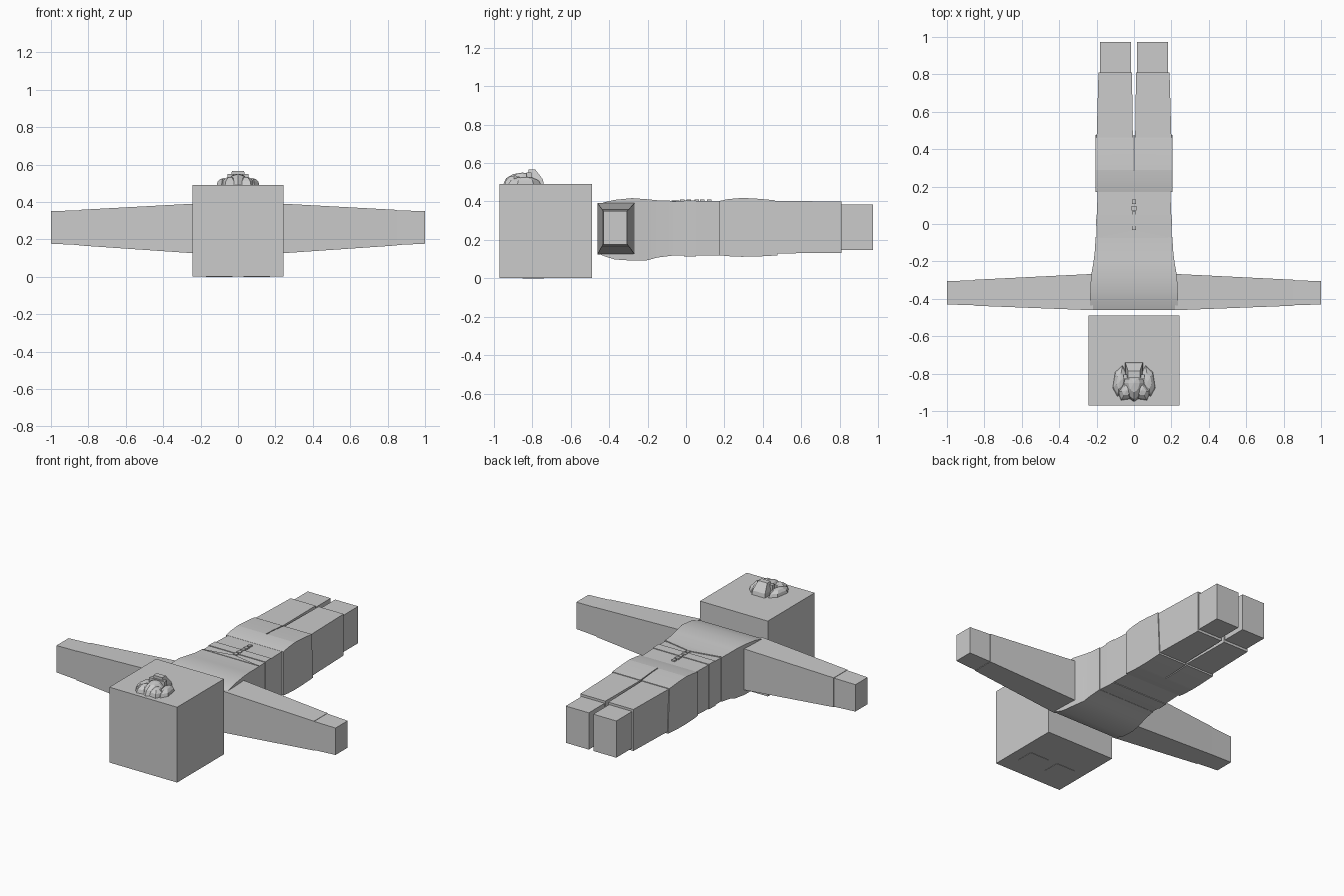
import bpy, bmesh, math
from mathutils import Matrix, Vector

if "Cube" in bpy.data.objects:
    bpy.data.objects.remove(bpy.data.objects["Cube"])


def finish(name, bm, smooth=False):
    bmesh.ops.recalc_face_normals(bm, faces=bm.faces)
    me = bpy.data.meshes.new(name)
    bm.to_mesh(me)
    bm.free()
    ob = bpy.data.objects.new(name, me)
    bpy.context.collection.objects.link(ob)
    if smooth:
        bpy.ops.object.select_all(action='DESELECT')
        ob.select_set(True)
        bpy.context.view_layer.objects.active = ob
        bpy.ops.object.shade_smooth_by_angle(angle=math.radians(25))
    return ob


def skin(name, rings, smooth=False):
    """Closed loft through equal-sized rings of points."""
    bm = bmesh.new()
    vs = [[bm.verts.new(p) for p in r] for r in rings]
    n = len(vs[0])
    for a, b in zip(vs, vs[1:]):
        for i in range(n):
            j = (i + 1) % n
            bm.faces.new((a[i], a[j], b[j], b[i]))
    bm.faces.new(vs[0])
    bm.faces.new(vs[-1])
    return finish(name, bm, smooth)


def body(name, secs, smooth=True, side=0):
    """secs: (y, inner x, outer x, bottom z, top z, bottom y shift)."""
    rings = []
    for y, xi, xo, zb, zt, dy in secs:
        a, b = (xi * side, xo * side) if side else (-xo, xo)
        rings.append([(a, y + dy, zb), (b, y + dy, zb), (b, y, zt), (a, y, zt)])
    return skin(name, rings, smooth)


def box(name, x0, x1, y0, y1, z0, z1, rot=0):
    c = Vector(((x0 + x1) / 2, (y0 + y1) / 2, (z0 + z1) / 2))
    bm = bmesh.new()
    bmesh.ops.create_cube(bm, size=1, matrix=Matrix.Translation(c) @ Matrix.Rotation(rot, 4, 'Z')
                          @ Matrix.Diagonal((x1 - x0, y1 - y0, z1 - z0, 1)))
    return finish(name, bm)


def blob(name, loc, size, rot=0, segs=8):
    bm = bmesh.new()
    bmesh.ops.create_uvsphere(bm, u_segments=segs, v_segments=6, radius=1,
                              matrix=Matrix.Translation(loc) @ Matrix.Rotation(rot, 4, 'Z')
                              @ Matrix.Diagonal((*size, 1)))
    return finish(name, bm)


# Head with two eye plates on the underside
box("head", -0.243, 0.243, -0.97, -0.49, 0.002, 0.49)
for s in (-1, 1):
    box("eye", s * 0.1 - 0.07, s * 0.1 + 0.07, -0.85, -0.74, 0, 0.01)

# Hair bun: faceted core, side locks, tie band and stub
blob("bun_core", (0, -0.85, 0.49), (0.06, 0.1, 0.06))
for s in (-1, 1):
    blob("bun_side_lock", (s * 0.075, -0.84, 0.49), (0.038, 0.085, 0.038), s * 0.15, 6)
    blob("bun_front_lock", (s * 0.04, -0.89, 0.49), (0.045, 0.06, 0.045), s * 0.5, 6)
box("bun_tie", -0.055, 0.055, -0.83, -0.805, 0.48, 0.55)
skin("bun_stub", [[(x * w, y, z) for x, y in ((-1, -0.82), (1, -0.82), (1, y1), (-1, y1))]
                  for w, y1, z in ((0.048, -0.738, 0.48), (0.045, -0.745, 0.515), (0.032, -0.785, 0.567))])

# Torso with puffed chest and back
body("torso", [
    (-0.46, 0, 0.235, 0.13, 0.383, 0), (-0.42, 0, 0.235, 0.113, 0.397, 0),
    (-0.37, 0, 0.234, 0.098, 0.408, 0), (-0.28, 0, 0.23, 0.092, 0.417, 0),
    (-0.20, 0, 0.216, 0.094, 0.411, 0), (-0.15, 0, 0.21, 0.108, 0.406, 0),
    (-0.07, 0, 0.205, 0.118, 0.403, 0)])
skin("shirt_hem", [[(-0.204, -0.075, z), (0.204, -0.075, z), (0, -0.035, z)] for z in (0.39, 0.406)])

# Waist, belt and tunic skirt
body("waist", [(-0.09, 0, 0.202, 0.12, 0.400, 0), (0.0, 0, 0.2, 0.117, 0.402, 0)])
body("belt", [(-0.01, 0, 0.203, 0.114, 0.406, 0), (0.052, 0, 0.201, 0.114, 0.406, 0)])
body("tunic_skirt", [(0.05, 0, 0.199, 0.118, 0.402, 0), (0.18, 0, 0.194, 0.12, 0.401, 0)])
for y, w in ((-0.02, 0.011), (0.015, 0.014), (0.055, 0.011), (0.085, 0.013), (0.12, 0.01)):
    box("belt_knot", -w, w, y - 0.012, y + 0.012, 0.39, 0.411)

# Hips, then legs split down the middle
body("hips", [(0.172, 0, 0.205, 0.12, 0.402, 0), (0.22, 0, 0.205, 0.115, 0.412, 0),
              (0.29, 0, 0.205, 0.112, 0.418, 0)])
for s in (-1, 1):
    body("upper_leg", [(0.29, 0.003, 0.205, 0.112, 0.418, 0), (0.36, 0.003, 0.205, 0.113, 0.415, 0.005),
                       (0.462, 0.004, 0.205, 0.119, 0.406, 0.014)], True, s)
    body("lower_leg", [(0.45, 0.006, 0.2, 0.13, 0.402, 0), (0.81, 0.011, 0.19, 0.131, 0.4, 0)], False, s)
    body("foot", [(0.8, 0.016, 0.181, 0.147, 0.385, 0), (0.972, 0.016, 0.181, 0.147, 0.385, 0)], False, s)

    # Arms: tapered sleeve, then the hand
    def arm(name, secs):
        skin(name, [[(s * x, y0, z0), (s * x, y1, z0), (s * x, y1, z1), (s * x, y0, z1)]
                    for x, y0, y1, z0, z1 in secs])
    arm("sleeve", [(0.22, -0.461, -0.267, 0.125, 0.392), (0.85, -0.437, -0.298, 0.168, 0.358)])
    arm("hand", [(0.84, -0.435, -0.3, 0.17, 0.356), (1.0, -0.43, -0.306, 0.177, 0.351)])
